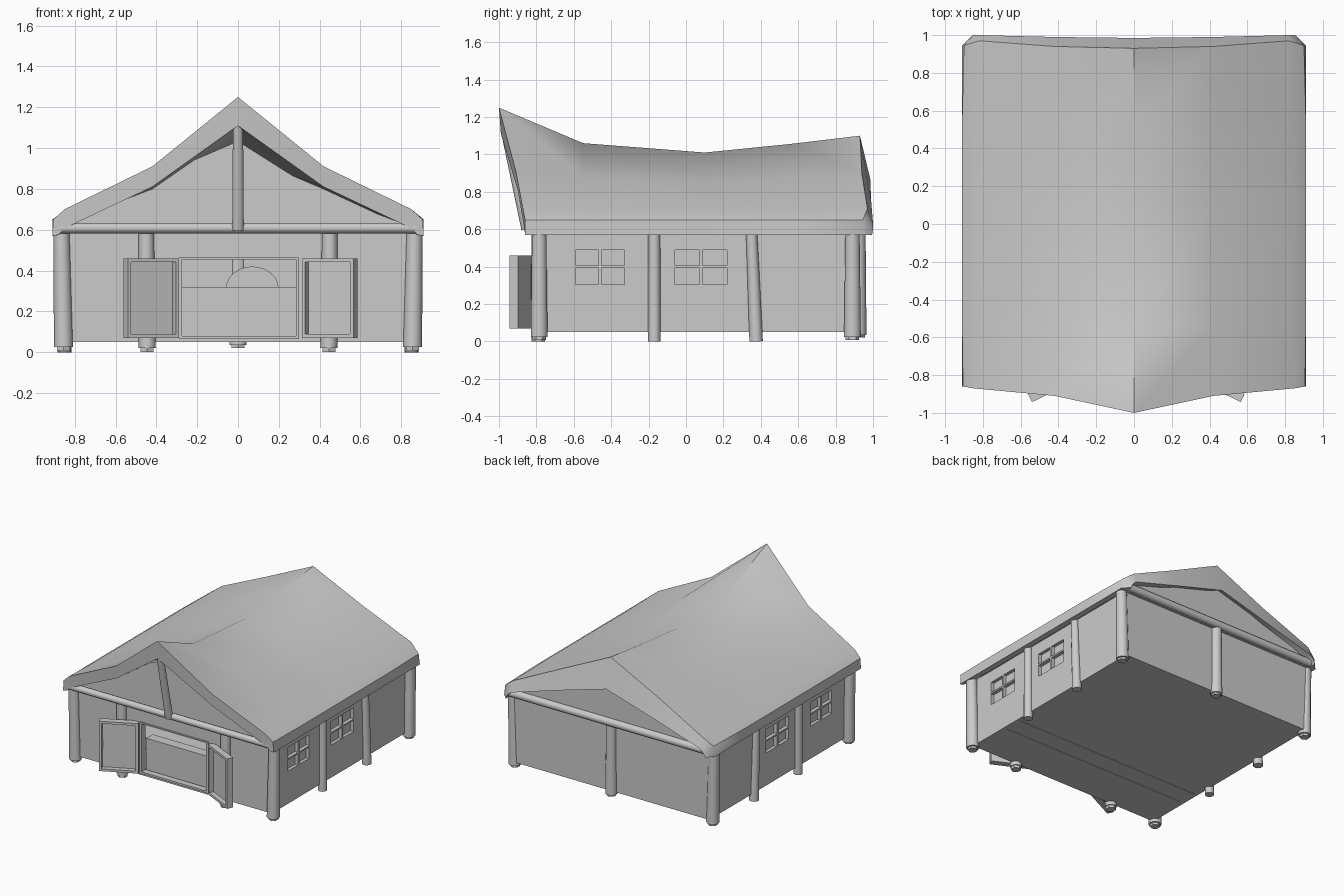
import bpy, bmesh, math
from mathutils import Vector, Matrix

if "Cube" in bpy.data.objects:
    bpy.data.objects.remove(bpy.data.objects["Cube"])


def finish(bm, name, angle=None):
    bmesh.ops.recalc_face_normals(bm, faces=bm.faces[:])
    me = bpy.data.meshes.new(name)
    bm.to_mesh(me)
    bm.free()
    ob = bpy.data.objects.new(name, me)
    bpy.context.collection.objects.link(ob)
    if angle:
        bpy.ops.object.select_all(action='DESELECT')
        ob.select_set(True)
        bpy.context.view_layer.objects.active = ob
        bpy.ops.object.shade_smooth_by_angle(angle=math.radians(angle))
    return ob


def boxes(name, ranges):
    bm = bmesh.new()
    for x0, x1, y0, y1, z0, z1 in ranges:
        m = Matrix.Translation(((x0 + x1) / 2, (y0 + y1) / 2, (z0 + z1) / 2)) @ \
            Matrix.Diagonal((x1 - x0, y1 - y0, z1 - z0, 1))
        bmesh.ops.create_cube(bm, size=1, matrix=m)
    return finish(bm, name)


def pole(name, a, b, r0, r1, sides=10):
    a, b = Vector(a), Vector(b)
    d = b - a
    m = Matrix.Translation((a + b) / 2) @ d.to_track_quat('Z', 'Y').to_matrix().to_4x4()
    bm = bmesh.new()
    bmesh.ops.create_cone(bm, cap_ends=True, segments=sides, radius1=r0, radius2=r1,
                          depth=d.length, matrix=m)
    return finish(bm, name, 45)


def prism(name, pts, y0, y1):
    bm = bmesh.new()
    f = bm.faces.new([bm.verts.new((x, y0, z)) for x, z in pts])
    new = bmesh.ops.extrude_face_region(bm, geom=[f])['geom']
    bmesh.ops.translate(bm, vec=(0, y1 - y0, 0),
                        verts=[v for v in new if isinstance(v, bmesh.types.BMVert)])
    return finish(bm, name)


# Sagging roof shell: half cross-sections from front rim, over the top, to back rim and underneath
def section(y, ridge, mid, low, edge_x=.91):
    return [(0, y, ridge), (.42, y, mid), (.84, y, low), (edge_x, y, low - .05), (edge_x, y, .57)]


rows = [
    [(0, -.99, 1.11), (.42, -.90, .81), (.79, -.87, .635), (.85, -.865, .605), (.88, -.86, .575)],
    [(0, -1, 1.25), (.42, -.91, .91), (.85, -.87, .70), (.905, -.86, .65), (.91, -.86, .57)],
    section(-.55, 1.06, .88, .70),
    section(.10, 1.01, .86, .70),
    section(.55, 1.055, .88, .70),
    [(0, .93, 1.10), (.42, .94, .90), (.82, .97, .71), (.90, .945, .65), (.91, .945, .57)],
    [(0, .985, .87), (.42, .99, .75), (.82, 1.0, .63), (.85, 1.0, .60), (.86, .995, .57)],
    [(0, .80, .95), (.42, .80, .79), (.80, .80, .635), (.84, .80, .60), (.86, .80, .575)],
    [(0, .10, .90), (.42, .10, .76), (.80, .10, .635), (.84, .10, .60), (.86, .10, .575)],
    [(0, -.60, .96), (.42, -.60, .78), (.80, -.60, .635), (.84, -.60, .60), (.86, -.60, .575)],
]
bm = bmesh.new()
grid = []
for row in rows:
    full = [(-x, y, z) for x, y, z in reversed(row[1:])] + row
    grid.append([bm.verts.new(p) for p in full])
n = len(grid)
for i in range(n):
    a, b = grid[i], grid[(i + 1) % n]
    for j in range(8):
        bm.faces.new((a[j], a[j + 1], b[j + 1], b[j]))
for j in (0, 8):
    bm.faces.new([r[j] for r in grid])
finish(bm, "roof", 48)

# Gable walls under the roof
for name, y0, y1, mid, top in (("front_gable", -.79, -.76, .82, 1.07),
                               ("back_gable", .91, .94, .80, .96)):
    prism(name, [(-.85, .57), (.85, .57), (.85, .61), (.42, mid), (0, top),
                 (-.42, mid), (-.85, .61)], y0, y1)

# Floor boards
boxes("floor", [(-.84, .84, a, b, .05, .07) for a, b in
                ((-.79, -.45), (-.445, -.30), (-.295, .92))])

# Side walls with four-pane windows
windows = ((-.59, -.33), (-.06, .22))
for s, side in ((-1, "left"), (1, "right")):
    x0, x1 = sorted((s * .815, s * .845))
    boxes(side + "_wall", [(x0, x1, -.78, .92, .05, .305), (x0, x1, -.78, .92, .49, .585),
                           (x0, x1, -.78, -.59, .305, .49), (x0, x1, -.33, -.06, .305, .49),
                           (x0, x1, .22, .92, .305, .49)])
    for i, (a, b) in enumerate(windows):
        c = (a + b) / 2
        p0, p1 = sorted((s * .815, s * .82))
        boxes(f"{side}_window_glass_{i}", [(p0, p1, a, b, .305, .49)])
        m0, m1 = sorted((s * .82, s * .848))
        boxes(f"{side}_window_bars_{i}", [(m0, m1, c - .008, c + .008, .305, .49),
                                          (m0, m1, a, b, .394, .406)])

# Front wall with wide doorway, and solid back wall
boxes("front_wall", [(-.84, -.28, -.79, -.76, .05, .585), (.29, .84, -.79, -.76, .05, .585),
                     (-.28, .29, -.79, -.76, .46, .585), (-.28, .29, -.79, -.76, .05, .075)])
boxes("door_frame", [(-.29, -.275, -.80, -.75, .065, .465), (.285, .30, -.80, -.75, .065, .465),
                     (-.275, .285, -.80, -.75, .455, .465), (-.275, .285, -.80, -.75, .065, .08)])
boxes("back_wall", [(-.84, .84, .89, .92, .05, .585)])

# Low counter in the doorway and a rounded board behind it
boxes("counter", [(-.275, .285, -.74, -.66, .07, .32)])
arc = [(.07 + .13 * math.cos(math.radians(t)), .31 + .11 * math.sin(math.radians(t)))
       for t in range(0, 181, 15)]
prism("rounded_board", arc + [(-.06, .07), (.20, .07)], .40, .44)

# Open doors: shallow trays swung outward on their hinges
for s, side, hx in ((-1, "left", -.31), (1, "right", .335)):
    w, h = .28, .39
    door = boxes(side + "_door", [(0, w, -.012, 0, 0, h), (0, .018, -.05, -.012, 0, h),
                                  (w - .018, w, -.05, -.012, 0, h),
                                  (.018, w - .018, -.05, -.012, 0, .018),
                                  (.018, w - .018, -.05, -.012, h - .018, h)])
    ang = math.radians(26)
    door.matrix_world = Matrix.Translation((hx, -.775, .07)) @ Matrix.Diagonal((s, 1, 1, 1)) @ \
        Matrix.Rotation(-ang, 4, 'Z')
    if s < 0:
        door.data.flip_normals()
    pole(side + "_door_handle", (hx + s * .235, -.905, .24), (hx + s * .235, -.905, .30), .01, .01, 8)

# Corner, side, front and back posts with narrower feet
for s, side in ((-1, "left"), (1, "right")):
    for end, y in (("front", -.785), ("back", .89)):
        pole(f"{side}_{end}_post", (s * .855, y, .025), (s * .865, y, .60), .047, .04)
        pole(f"{side}_{end}_foot", (s * .855, y, .008), (s * .855, y, .03), .036, .036, 6)
    pole(side + "_mid_post_1", (s * .85, -.17, 0), (s * .85, -.17, .60), .034, .032)
    pole(side + "_mid_post_2", (s * .85, .375, 0), (s * .85, .35, .60), .036, .03)
    pole(side + "_door_post", (s * .445, -.79, .02), (s * .45, -.79, .60), .042, .038)
    pole(side + "_door_foot", (s * .445, -.79, 0), (s * .445, -.79, .03), .037, .037, 6)
pole("back_mid_post", (0, .92, .035), (0, .92, .60), .045, .04)
pole("back_mid_foot", (0, .92, .02), (0, .92, .04), .036, .036, 6)

# Gable beams and leaning king post
pole("front_beam", (-.87, -.84, .608), (.87, -.84, .608), .026, .026)
pole("back_beam", (-.86, .945, .60), (.86, .945, .60), .03, .03)
pole("king_post", (0, -.85, .60), (0, -.965, 1.13), .03, .026)
